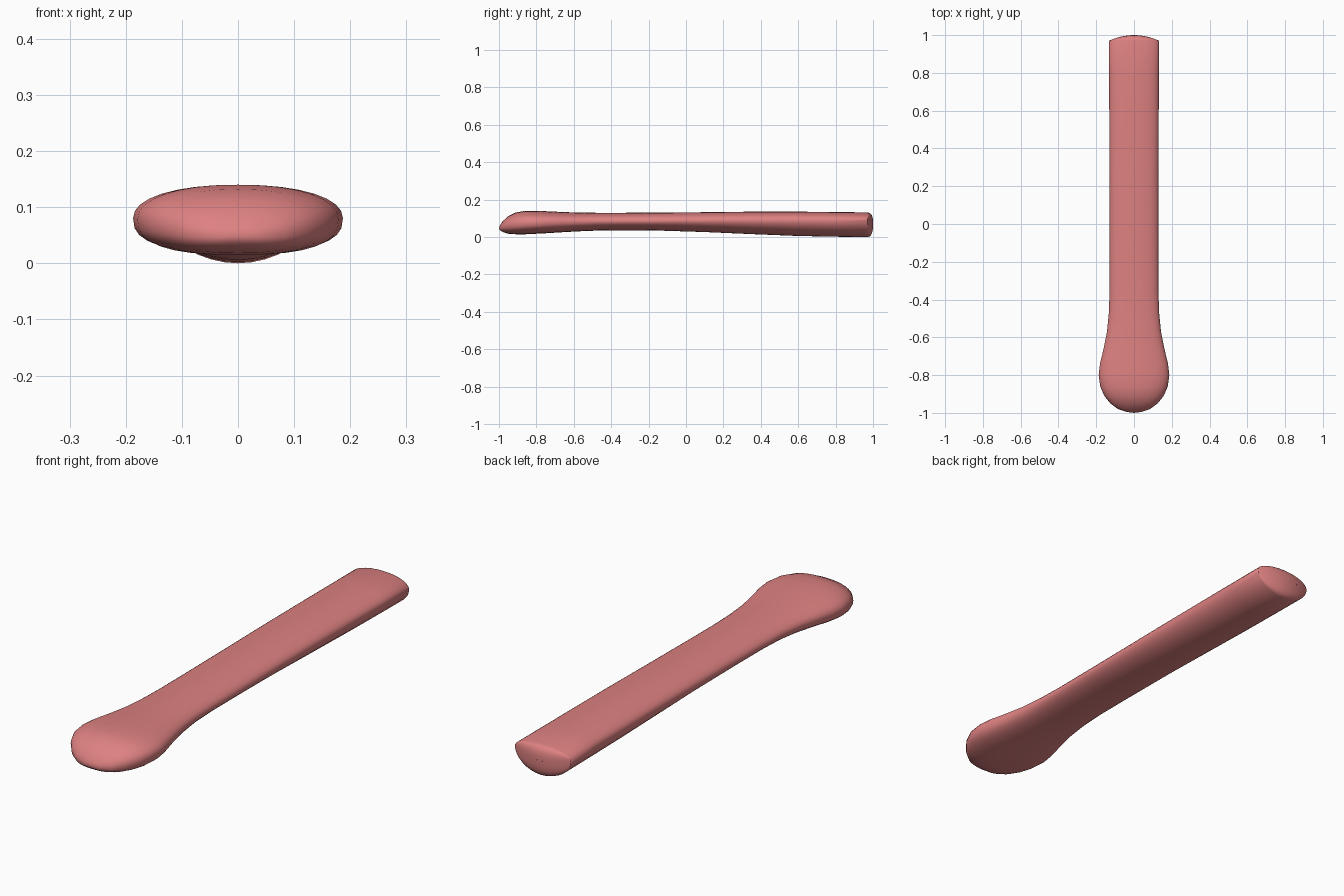
import bpy, bmesh, math

cube = bpy.data.objects.get("Cube")
if cube:
    bpy.data.objects.remove(cube, do_unlink=True)

# Material
pink = bpy.data.materials.new("soft pink")
pink.use_nodes = True
colour = (0.73, 0.22, 0.22, 1.0)
pink.diffuse_color = colour
pink.node_tree.nodes["Principled BSDF"].inputs["Base Color"].default_value = colour

SIDES = 32

# Sections along the length: y, half width, top z, widest z, bottom z
SECTIONS = [
    (-0.995, 0.04, 0.063, 0.05, 0.037),
    (-0.98, 0.085, 0.085, 0.055, 0.027),
    (-0.95, 0.125, 0.112, 0.064, 0.018),
    (-0.91, 0.157, 0.132, 0.072, 0.015),
    (-0.86, 0.179, 0.14, 0.078, 0.015),
    (-0.80, 0.187, 0.14, 0.08, 0.018),
    (-0.74, 0.180, 0.138, 0.081, 0.021),
    (-0.66, 0.161, 0.134, 0.082, 0.026),
    (-0.57, 0.143, 0.131, 0.083, 0.031),
    (-0.47, 0.133, 0.130, 0.084, 0.035),
    (-0.35, 0.129, 0.130, 0.084, 0.036),
    (-0.15, 0.129, 0.131, 0.085, 0.035),
    (0.10, 0.129, 0.133, 0.087, 0.027),
    (0.35, 0.130, 0.136, 0.088, 0.016),
    (0.60, 0.131, 0.136, 0.088, 0.006),
    (0.80, 0.132, 0.134, 0.088, 0.002),
    (0.97, 0.133, 0.132, 0.088, 0.0),
]


def power(v, n):
    return math.copysign(abs(v) ** (2 / n), v)


def add_ring(bm, y, w, top, mid, low, squash=1.0, bulge=0.0):
    """Rounded section: soft flat top, rounder underside towards the handle."""
    head = max(0.0, min(1.0, (-0.4 - y) / 0.4))
    n_low = 1.9 + 0.7 * head
    ring = []
    for i in range(SIDES):
        a = 2 * math.pi * i / SIDES
        c, s = math.cos(a), math.sin(a)
        n = 2.2 if s >= 0 else n_low
        x = w * power(c, n)
        height = top - mid if s >= 0 else mid - low
        z = mid + height * power(s, n) * squash
        # the closing edge sinks a little towards the middle of the end
        z += (1 - squash) * (-0.015) * (1 - (x / w) ** 2)
        ring.append(bm.verts.new((x, y + bulge * (1 - (x / w) ** 2), z)))
    return ring


bm = bmesh.new()
rings = [add_ring(bm, *s) for s in SECTIONS]

# Lens-shaped end of the handle: squash the last section while it bulges back
for squash, bulge in ((0.95, 0.012), (0.82, 0.021), (0.6, 0.027), (0.3, 0.03), (0.0, 0.03)):
    rings.append(add_ring(bm, *SECTIONS[-1], squash, bulge))
for a, b in zip(rings, rings[1:]):
    for i in range(SIDES):
        j = (i + 1) % SIDES
        bm.faces.new((a[i], a[j], b[j], b[i]))

# Rounded tip of the head
tip = bm.verts.new((0, -1.0, 0.048))
for i in range(SIDES):
    bm.faces.new((tip, rings[0][(i + 1) % SIDES], rings[0][i]))

bmesh.ops.remove_doubles(bm, verts=bm.verts, dist=0.0002)
bmesh.ops.recalc_face_normals(bm, faces=bm.faces)

mesh = bpy.data.meshes.new("paddle_bar")
bm.to_mesh(mesh)
bm.free()
mesh.materials.append(pink)
bar = bpy.data.objects.new("paddle_bar", mesh)
bpy.context.collection.objects.link(bar)
bpy.ops.object.select_all(action="DESELECT")
bar.select_set(True)
bpy.context.view_layer.objects.active = bar
bpy.ops.object.shade_smooth_by_angle(angle=math.radians(50))
